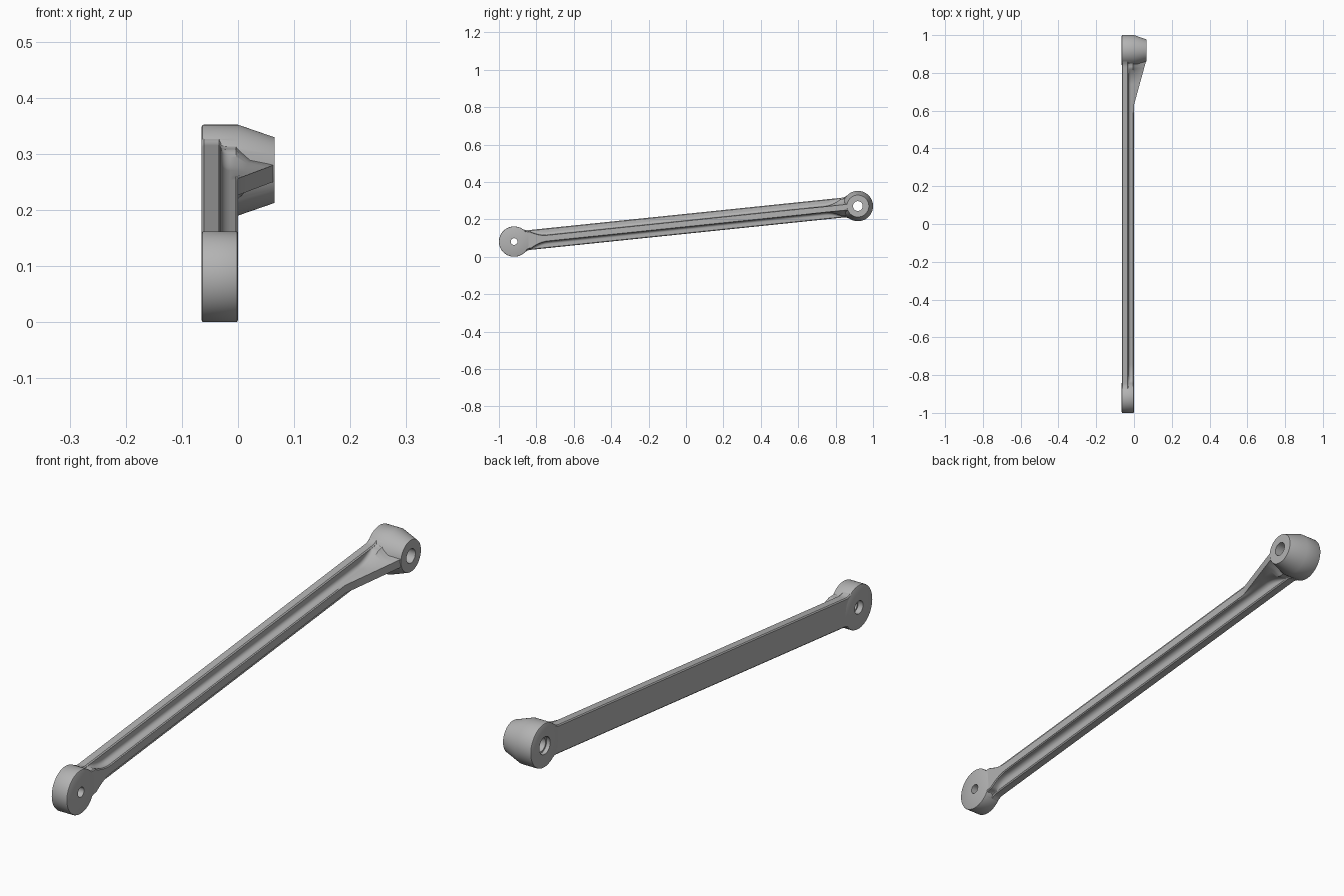
import bpy, bmesh, math
from mathutils import Matrix

if "Cube" in bpy.data.objects:
    bpy.data.objects.remove(bpy.data.objects["Cube"])

grey = bpy.data.materials.new("plain_grey")
grey.diffuse_color = (0.45, 0.45, 0.45, 1)
grey.use_nodes = True
grey.node_tree.nodes["Principled BSDF"].inputs["Base Color"].default_value = grey.diffuse_color

R = 0.081                                # eye radius
FRONT, BACK = (-0.919, 0.081), (0.919, 0.271)
DY, DZ = BACK[0] - FRONT[0], BACK[1] - FRONT[1]
L = math.hypot(DY, DZ)
PLACE = Matrix.Translation((0, *FRONT)) @ Matrix.Rotation(math.atan2(DZ, DY), 4, 'X')


def make_object(name, bm):
    bmesh.ops.recalc_face_normals(bm, faces=bm.faces)
    bm.transform(PLACE)
    mesh = bpy.data.meshes.new(name)
    bm.to_mesh(mesh)
    bm.free()
    mesh.materials.append(grey)
    ob = bpy.data.objects.new(name, mesh)
    bpy.context.collection.objects.link(ob)
    return ob


def skin(bm, rings, wrap):
    """Join equal closed rings of points with quads."""
    vs = [[bm.verts.new(p) for p in ring] for ring in rings]
    n = len(vs[0])
    for i in range(len(vs) if wrap else len(vs) - 1):
        a, b = vs[i], vs[(i + 1) % len(vs)]
        for j in range(n):
            k = (j + 1) % n
            bm.faces.new((a[j], a[k], b[k], b[j]))
    if not wrap:
        bm.faces.new(vs[0])
        bm.faces.new(vs[-1])


def eye(name, u, profile, steps=72):
    """Lathe a closed (x, radius) profile about the x axis, leaving its bore open."""
    bm = bmesh.new()
    angles = [math.tau * i / steps for i in range(steps)]
    skin(bm, [[(x, u + r * math.cos(a), r * math.sin(a)) for x, r in profile]
              for a in angles], True)
    return make_object(name, bm)


def section(u):
    """T section of the arm at distance u, flaring into each eye."""
    d = min(u, L - u)
    half, fil = 0.053, 0.05
    cu = math.sqrt((R + fil) ** 2 - (half + fil) ** 2)
    h = half
    if d < cu:                           # neck fillet
        h = half + fil - math.sqrt(fil ** 2 - (cu - max(d, 0.052)) ** 2)
    r = min(0.018 + 0.04 * max(0, (0.18 - d) / 0.11) ** 2, h - 0.007)
    f = min(0.014, h - r - 0.005)
    top, crest = -0.0003, r - 0.003
    if u > 1.558:                        # gusset rising to the tapered eye
        top += min(0.063, 0.063 * (u - 1.558) / 0.23)
        crest = 0.015
    pts = [(-0.0647, h - 0.004), (-0.061, h), (-0.034, h), (-0.030, h - 0.004)]
    for i in range(6):                   # root fillet of the rib
        a = math.pi / 2 * i / 5
        pts.append((-0.030 + 0.016 * (1 - math.cos(a)), r + f * (1 - math.sin(a))))
    pts += [(-0.004, r), (-0.004 + 0.4 * (top + 0.004), crest + 0.3 * (r - crest)),
            (top, crest)]
    return [(x, u, v) for x, v in pts] + [(x, u, -v) for x, v in reversed(pts)]


# Arm with rib and gusset
near = [0.04 + 0.007 * i for i in range(21)]
stations = near + [0.5, 1.0, 1.5, 1.558, 1.61] + [L - d for d in reversed(near)]
bm = bmesh.new()
skin(bm, [section(u) for u in stations], False)
arm = make_object("link_arm", bm)

# Flat front eye and tapered back eye, each with a stepped bore
front_eye = eye("front_eye", 0, [
    (-0.065, 0.024), (-0.065, 0.077), (-0.0635, 0.080), (-0.061, R), (-0.004, R),
    (-0.0015, 0.080), (0, 0.077), (0, 0.018), (-0.045, 0.018), (-0.045, 0.024)])
back_eye = eye("back_eye", L, [
    (-0.065, 0.032), (-0.065, 0.077), (-0.0635, 0.080), (-0.061, R), (0, R),
    (0.065, 0.0585), (0.065, 0.026), (-0.05, 0.026), (-0.05, 0.032)])

# Fuse into one casting
bpy.context.view_layer.objects.active = arm
arm.select_set(True)
for part in (front_eye, back_eye):
    mod = arm.modifiers.new("fuse", 'BOOLEAN')
    mod.operation, mod.solver, mod.object = 'UNION', 'EXACT', part
    bpy.ops.object.modifier_apply(modifier=mod.name)
    bpy.data.objects.remove(part)
bpy.ops.object.shade_smooth_by_angle(angle=math.radians(32))
